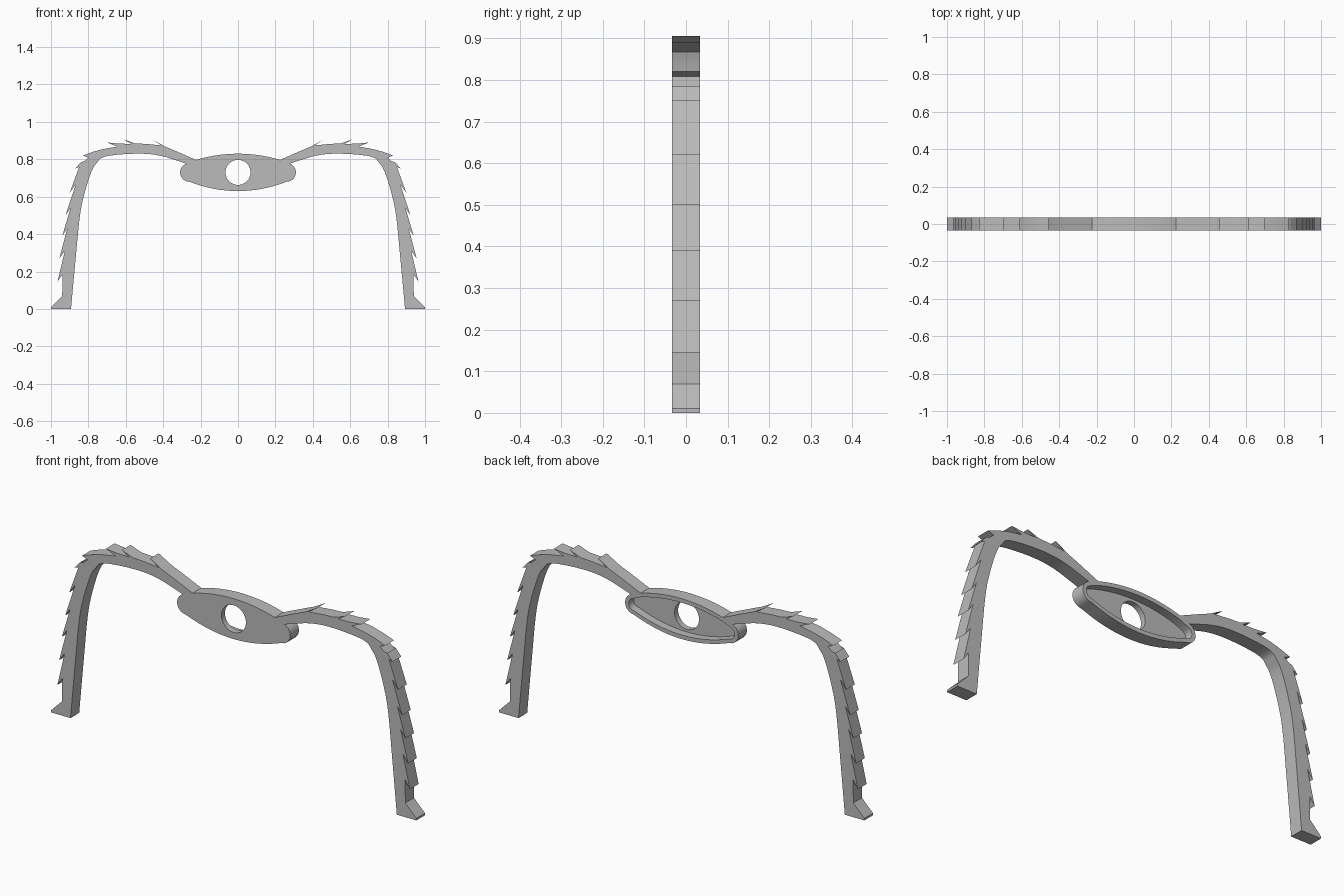
import bpy, bmesh, math
from mathutils import Vector

cube = bpy.data.objects.get("Cube")
if cube:
    bpy.data.objects.remove(cube)

HALF = 0.034      # half thickness of the frame
FLOOR = -0.006    # depth of the recess floor in the centre plate
MID = 0.73        # height of the centre plate

grey = bpy.data.materials.new("plain_grey")
grey.use_nodes = True
GREY = (0.5, 0.5, 0.5, 1)
grey.diffuse_color = GREY
grey.node_tree.nodes["Principled BSDF"].inputs["Base Color"].default_value = GREY


def finish(name, bm):
    bmesh.ops.recalc_face_normals(bm, faces=bm.faces)
    mesh = bpy.data.meshes.new(name)
    bm.to_mesh(mesh)
    bm.free()
    mesh.materials.append(grey)
    obj = bpy.data.objects.new(name, mesh)
    bpy.context.collection.objects.link(obj)
    bpy.ops.object.select_all(action='DESELECT')
    obj.select_set(True)
    bpy.context.view_layer.objects.active = obj
    bpy.ops.object.shade_smooth_by_angle(angle=math.radians(25))
    return obj


def smooth_path(points, steps=5):
    """Catmull-Rom curve through the points."""
    p = [Vector(q) for q in points]
    p = [2 * p[0] - p[1]] + p + [2 * p[-1] - p[-2]]
    out = []
    for a, b, c, d in zip(p, p[1:], p[2:], p[3:]):
        for i in range(steps):
            t = i / steps
            out.append(0.5 * (2 * b + (c - a) * t + (2 * a - 5 * b + 4 * c - d) * t**2
                              + (3 * b - a - 3 * c + d) * t**3))
    return out + [p[-2]]


# Arm: barbed outer edge, foot, then smooth inner edge back to the plate
top_barbs = [(.225, .797), (.33, .843), (.39, .868), (.458, .906), (.41, .874),
             (.49, .882), (.55, .885), (.612, .906), (.57, .882),
             (.64, .884), (.70, .89), (.645, .868), (.72, .855), (.775, .84)]
leg_tips = [(.83, .82), (.87, .75), (.90, .62), (.922, .50),
            (.94, .39), (.955, .27), (.965, .145)]
leg_notches = [(.80, .808), (.84, .785), (.868, .665), (.895, .54),
               (.913, .43), (.926, .31), (.938, .185)]
foot = [(.94, .07), (1, .01), (1, 0)]
inner_edge = [(.893, 0), (.868, .27), (.845, .50), (.82, .62), (.785, .73),
              (.755, .78), (.71, .815), (.55, .83), (.42, .82), (.275, .776)]

outline = list(top_barbs)
for tip, notch in zip(leg_tips, leg_notches):
    outline += [tip, notch]
outline += foot + [tuple(v) for v in smooth_path(inner_edge)]

bm = bmesh.new()
face = bm.faces.new([bm.verts.new((x, -HALF, z)) for x, z in outline])
extruded = bmesh.ops.extrude_face_region(bm, geom=[face])["geom"]
bmesh.ops.translate(bm, vec=(0, 2 * HALF, 0),
                    verts=[v for v in extruded if isinstance(v, bmesh.types.BMVert)])
arms = finish("barbed_arms", bm)
arms.modifiers.new("mirror", 'MIRROR').use_mirror_merge = False


# Centre plate: lens outline with round ends, central hole and recessed back
def lens(inset):
    n, cap = 16, 8
    r = 0.05 - inset
    pts = []
    for i in range(n + 1):
        t = 1 - 2 * i / n
        pts.append((.225 * t, .10 - inset - .033 * t * t))
    for i in range(cap + 1):
        a = math.radians(120 + 150 * i / cap)
        pts.append((-.26 + r * math.cos(a), r * math.sin(a)))
    for i in range(1, n):
        t = -1 + 2 * i / n
        pts.append((.26 * t, -.10 + inset + .05 * t * t))
    for i in range(cap + 1):
        a = math.radians(-90 + 150 * i / cap)
        pts.append((.26 + r * math.cos(a), r * math.sin(a)))
    return pts


outer, inner = lens(0), lens(.02)
count = len(outer)
step = math.tau / count
start = math.pi / 2 - 8 * step
hole = [(.067 * math.cos(start + i * step), .067 * math.sin(start + i * step))
        for i in range(count)]

bm = bmesh.new()
sections = [(outer, -HALF), (hole, -HALF), (hole, FLOOR),
            (inner, FLOOR), (inner, HALF), (outer, HALF)]
loops = [[bm.verts.new((x, y, z + MID)) for x, z in pts] for pts, y in sections]
for a, b in zip(loops, loops[1:] + loops[:1]):
    for i in range(count):
        j = (i + 1) % count
        bm.faces.new((a[i], a[j], b[j], b[i]))
finish("centre_plate", bm)
